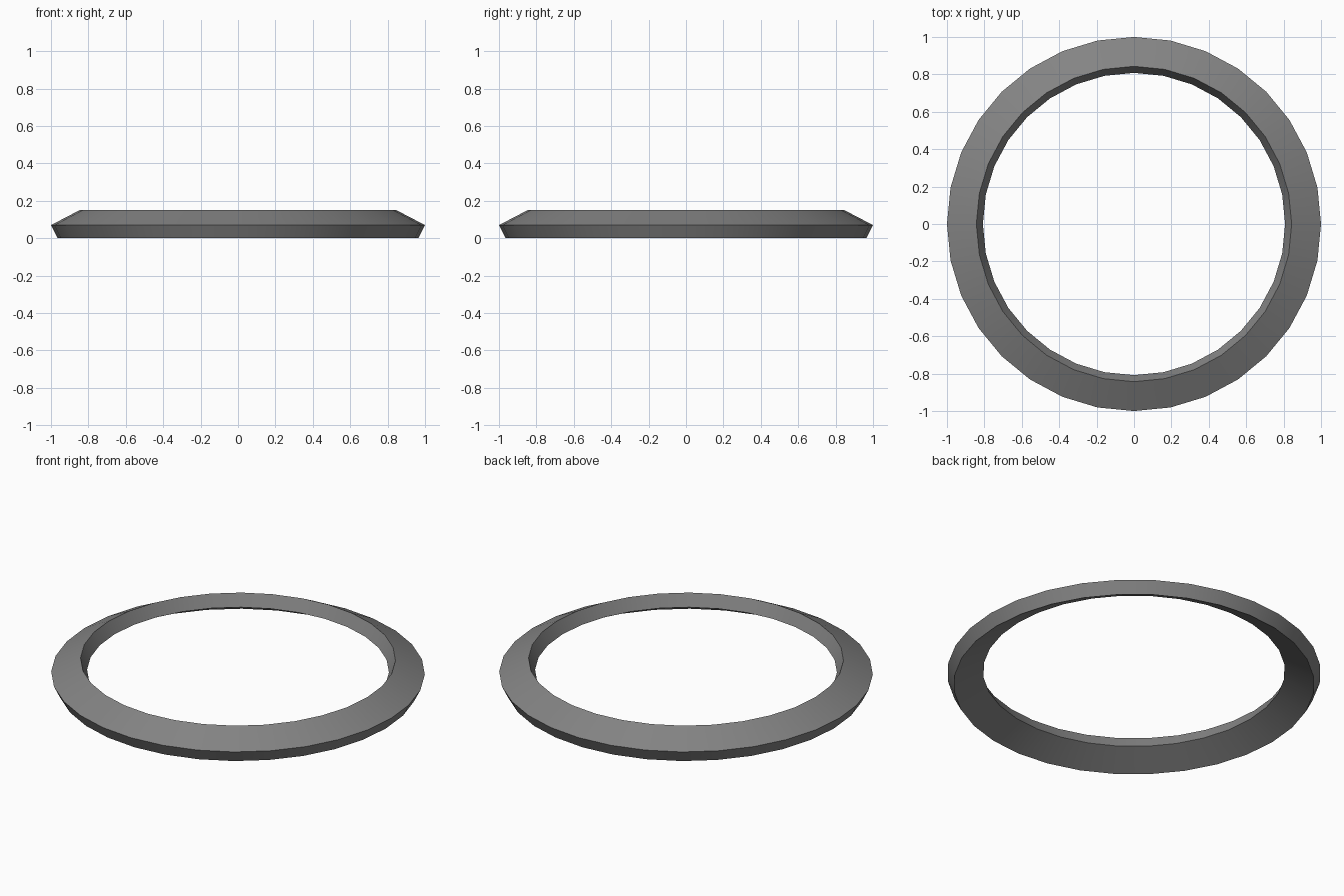
import bpy, bmesh
from math import radians, sin, cos, tau

if "Cube" in bpy.data.objects:
    bpy.data.objects.remove(bpy.data.objects["Cube"])

# Tilted rectangular cross-section (radius, height)
profile = [(0.965, 0.0), (1.0, 0.07), (0.843, 0.152), (0.808, 0.082)]
SIDES = 32

# Ring: sweep the section around z
bm = bmesh.new()
rings = []
for i in range(SIDES):
    a = tau * i / SIDES
    rings.append([bm.verts.new((r * cos(a), r * sin(a), z)) for r, z in profile])
for i in range(SIDES):
    a, b = rings[i], rings[(i + 1) % SIDES]
    for j in range(4):
        k = (j + 1) % 4
        bm.faces.new((a[j], b[j], b[k], a[k]))
bmesh.ops.recalc_face_normals(bm, faces=bm.faces)

mesh = bpy.data.meshes.new("bevelled_ring")
bm.to_mesh(mesh)
bm.free()
ring = bpy.data.objects.new("bevelled_ring", mesh)
bpy.context.collection.objects.link(ring)

# Dark grey finish
dark = bpy.data.materials.new("dark_grey")
dark.diffuse_color = (0.23, 0.23, 0.23, 1)
dark.use_nodes = True
dark.node_tree.nodes["Principled BSDF"].inputs["Base Color"].default_value = dark.diffuse_color
mesh.materials.append(dark)

# Smooth around the ring, sharp at the four rims
bpy.context.view_layer.objects.active = ring
ring.select_set(True)
bpy.ops.object.shade_smooth_by_angle(angle=radians(30))
